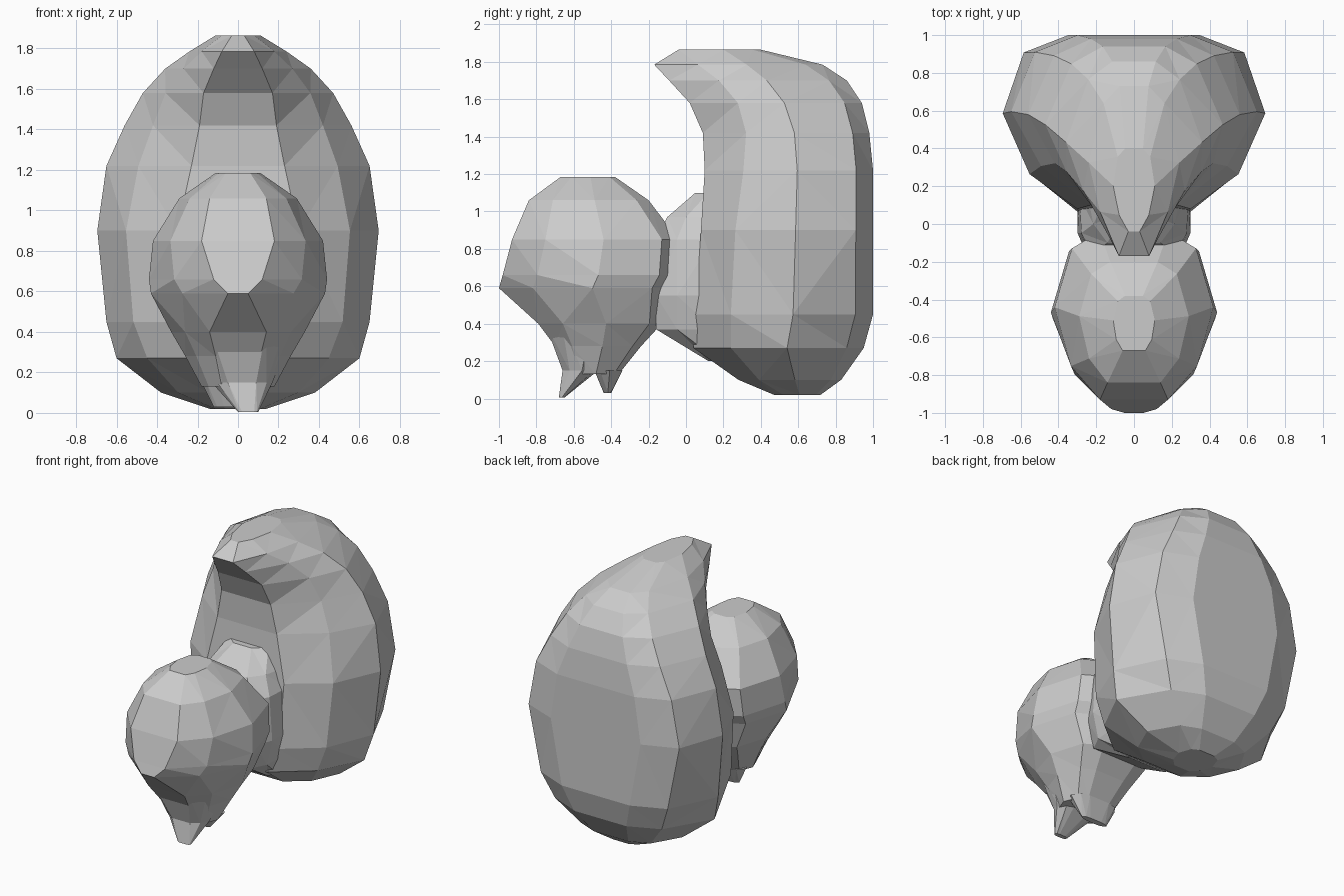
import bpy, bmesh


def ring_points(z, yf, yb, wf, w, cx=0.0, mid=0.2, k=0.93):
    """Mirrored horizontal section: narrow front, wide middle, blunt back."""
    half = [(wf, 0), (0.5 * wf + 0.58 * w, mid), (w, 0.55),
            (0.84 * k * w, 0.9), (0.5 * k * k * w, 1.0)]
    side = [(x, yf + v * (yb - yf)) for x, v in half]
    pts = side + [(-x, y) for x, y in reversed(side)]
    return [(cx + x, y, z) for x, y in pts]


def loft(name, rings):
    """Skin a stack of sections into a closed, flat-faceted solid."""
    bm = bmesh.new()
    loops = [[bm.verts.new(p) for p in ring_points(*r)] for r in rings]
    n = len(loops[0])
    for a, b in zip(loops, loops[1:]):
        for i in range(n):
            j = (i + 1) % n
            bm.faces.new((a[i], a[j], b[j], b[i]))
    bm.faces.new(loops[0][::-1])
    bm.faces.new(loops[-1])
    bmesh.ops.triangulate(bm, faces=bm.faces[:])
    bmesh.ops.recalc_face_normals(bm, faces=bm.faces[:])
    me = bpy.data.meshes.new(name)
    bm.to_mesh(me)
    bm.free()
    ob = bpy.data.objects.new(name, me)
    bpy.context.collection.objects.link(ob)
    return ob


# Sections: z, front y, back y, front half width, half width, then optionally
# centre x, depth fraction of the front shoulder, fullness of the back

# Large egg-shaped back part, flat behind, curling to a hooked tip on top
loft("hooked_shell", [
    (0.02, 0.47, 0.72, 0.06, 0.14),
    (0.10, 0.28, 0.83, 0.15, 0.38, 0, 0.2, 0.84),
    (0.27, 0.04, 0.95, 0.20, 0.60, 0, 0.22, 0.82),
    (0.45, 0.05, 1.00, 0.28, 0.65, 0, 0.2, 0.9),
    (0.90, 0.08, 1.00, 0.30, 0.695, 0, 0.2, 1.0),
    (1.22, 0.10, 1.00, 0.23, 0.65, 0, 0.23, 0.96),
    (1.42, 0.09, 0.98, 0.19, 0.56, 0, 0.26, 0.9),
    (1.58, 0.02, 0.94, 0.17, 0.47, 0, 0.28, 0.84),
    (1.70, -0.09, 0.86, 0.12, 0.36, 0, 0.28, 0.8),
    (1.785, -0.17, 0.73, 0.08, 0.24, 0, 0.26, 0.8),
    (1.865, -0.04, 0.40, 0.03, 0.11),
])

# Short neck joining the two masses, sloping away underneath
loft("neck", [
    (0.20, 0.12, 0.40, 0.14, 0.22),
    (0.37, -0.16, 0.40, 0.20, 0.27),
    (0.55, -0.16, 0.40, 0.25, 0.30),
    (0.85, -0.16, 0.40, 0.22, 0.29),
    (0.97, -0.10, 0.40, 0.14, 0.25),
    (1.10, 0.05, 0.40, 0.07, 0.20),
])

# Rounded front part with a pointed nose and tapering underside
loft("head", [
    (0.13, -0.63, -0.36, 0.08, 0.18),
    (0.28, -0.70, -0.24, 0.11, 0.26),
    (0.40, -0.79, -0.13, 0.14, 0.33),
    (0.59, -1.00, -0.09, 0.05, 0.43),
    (0.66, -0.98, -0.05, 0.12, 0.44),
    (0.85, -0.93, -0.04, 0.18, 0.42),
    (1.06, -0.84, -0.20, 0.14, 0.29),
    (1.185, -0.67, -0.38, 0.06, 0.11),
])

# Two lower points below the head
loft("front_point", [
    (0.005, -0.68, -0.65, 0.03, 0.05, 0.05),
    (0.15, -0.66, -0.47, 0.07, 0.15, 0.02),
    (0.42, -0.76, -0.30, 0.14, 0.28),
])
loft("rear_point", [
    (0.03, -0.44, -0.40, 0.05, 0.10, -0.02),
    (0.15, -0.49, -0.34, 0.10, 0.18),
])
